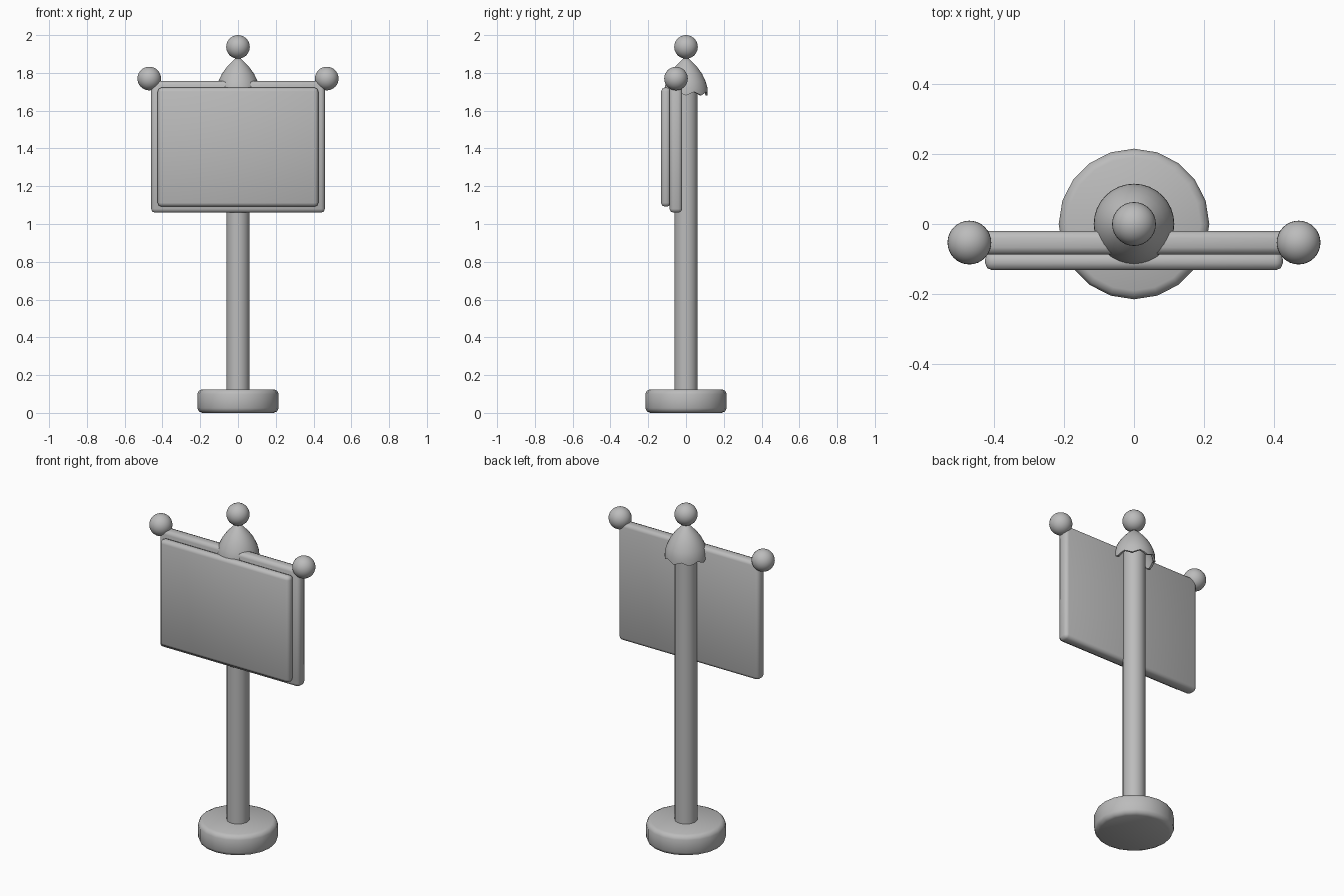
import bpy, bmesh, math

if "Cube" in bpy.data.objects:
    bpy.data.objects.remove(bpy.data.objects["Cube"])

# One plain grey for the whole model
grey = bpy.data.materials.new("plain_grey")
grey.diffuse_color = (0.5, 0.5, 0.5, 1)
grey.use_nodes = True
grey.node_tree.nodes["Principled BSDF"].inputs["Base Color"].default_value = grey.diffuse_color


def finish(name, bm, angle=40):
    bmesh.ops.recalc_face_normals(bm, faces=bm.faces)
    me = bpy.data.meshes.new(name)
    bm.to_mesh(me)
    bm.free()
    me.materials.append(grey)
    ob = bpy.data.objects.new(name, me)
    bpy.context.collection.objects.link(ob)
    bpy.ops.object.select_all(action='DESELECT')
    ob.select_set(True)
    bpy.context.view_layer.objects.active = ob
    bpy.ops.object.shade_smooth_by_angle(angle=math.radians(angle))
    return ob


def lathe(name, profile, sides, wave=None):
    """Spin (radius, z) points around z; wave(angle, z) shifts z."""
    bm = bmesh.new()
    rings = []
    for r, z in profile:
        if r == 0:
            rings.append([bm.verts.new((0, 0, z))] * sides)
            continue
        ring = []
        for i in range(sides):
            a = math.pi / 2 + 2 * math.pi * i / sides
            dz = wave(a, z) if wave else 0
            ring.append(bm.verts.new((r * math.cos(a), r * math.sin(a), z + dz)))
        rings.append(ring)
    for lo, hi in zip(rings, rings[1:]):
        for i in range(sides):
            j = (i + 1) % sides
            loop = list(dict.fromkeys((lo[i], lo[j], hi[j], hi[i])))
            bm.faces.new(loop)
    return finish(name, bm)


def panel(name, x, y0, y1, z0, z1, bevel):
    bm = bmesh.new()
    bmesh.ops.create_cube(bm, size=1)
    for v in bm.verts:
        v.co = (v.co.x * 2 * x, (y0 + y1) / 2 + v.co.y * (y1 - y0),
                (z0 + z1) / 2 + v.co.z * (z1 - z0))
    bmesh.ops.bevel(bm, geom=bm.edges[:], offset=bevel, segments=2,
                    profile=0.5, affect='EDGES')
    return finish(name, bm, 50)


def ball(name, x, y, z, r=0.0625):
    bm = bmesh.new()
    bmesh.ops.create_uvsphere(bm, u_segments=32, v_segments=16, radius=r)
    bmesh.ops.translate(bm, verts=bm.verts, vec=(x, y, z))
    return finish(name, bm)


# Round foot and pole
lathe("base", [(0, 0), (0.19, 0), (0.207, 0.008), (0.215, 0.025), (0.215, 0.1),
               (0.207, 0.117), (0.19, 0.125), (0, 0.125)], 20)
lathe("pole", [(0, 0.1), (0.061, 0.1), (0.061, 1.8), (0, 1.8)], 24)

# Sign board: backing plate and raised front plate
panel("back_board", 0.46, -0.087, -0.02, 1.06, 1.757, 0.02)
panel("front_board", 0.425, -0.132, -0.08, 1.092, 1.722, 0.02)

# Hollow bell cap with a gently scalloped rim
lathe("bell_cap", [(0, 1.888), (0.03, 1.862), (0.06, 1.83), (0.085, 1.795),
                   (0.104, 1.755), (0.114, 1.72), (0.115, 1.69), (0.103, 1.69),
                   (0.092, 1.745), (0.06, 1.8), (0, 1.83)], 32,
      lambda a, z: -0.009 * math.cos(8 * (a - math.pi / 2)) if z < 1.7 else 0)

# Finials
ball("top_ball", 0, 0, 1.9375)
for side, x in (("left", -0.47), ("right", 0.47)):
    ball(side + "_corner_ball", x, -0.053, 1.77)
